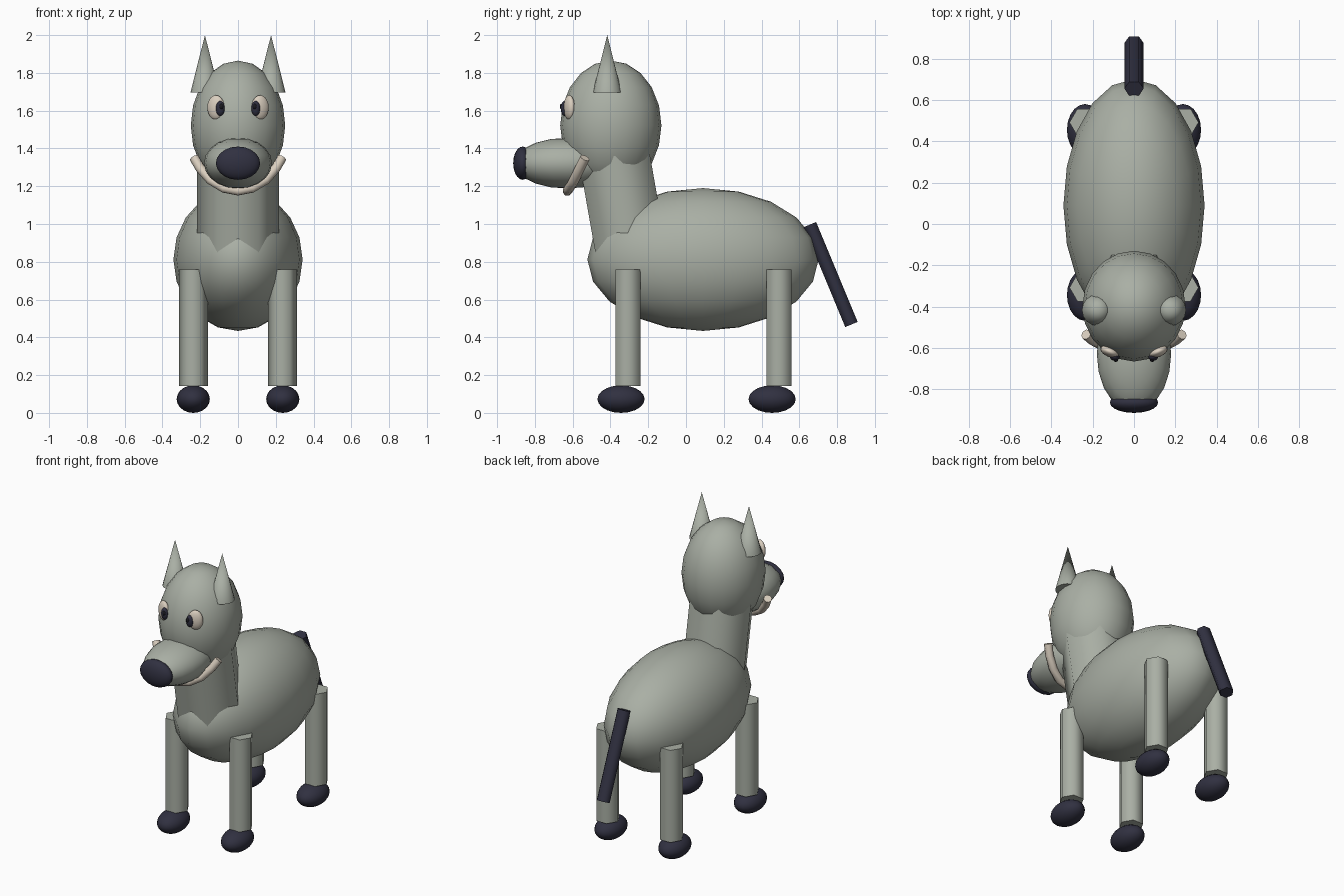
import bpy, math
from mathutils import Vector

if "Cube" in bpy.data.objects:
    bpy.data.objects.remove(bpy.data.objects["Cube"])


def material(name, rgb):
    m = bpy.data.materials.new(name)
    m.diffuse_color = (*rgb, 1)
    m.use_nodes = True
    m.node_tree.nodes["Principled BSDF"].inputs["Base Color"].default_value = m.diffuse_color
    return m


GREY = material("grey green coat", (0.40, 0.43, 0.375))
DARK = material("dark navy", (0.030, 0.030, 0.052))
CREAM = material("cream", (0.70, 0.62, 0.52))
BLACK = material("black", (0.010, 0.010, 0.014))


def finish(name, mat, angle=65):
    ob = bpy.context.object
    ob.name = name
    ob.data.materials.append(mat)
    bpy.ops.object.shade_smooth_by_angle(angle=math.radians(angle))
    return ob


def ellipsoid(name, loc, radii, mat, rot=(0, 0, 0)):
    bpy.ops.mesh.primitive_uv_sphere_add(segments=20, ring_count=10, radius=1,
                                         location=loc, rotation=rot)
    bpy.context.object.scale = radii
    return finish(name, mat)


def hex_rod(name, start, end, rx, ry, mat):
    # six-sided rod lying in a vertical front-to-back plane, ridges on the sides
    a, b = Vector(start), Vector(end)
    d = b - a
    bpy.ops.mesh.primitive_cylinder_add(vertices=6, radius=1, depth=1, location=(a + b) / 2,
                                        rotation=(math.atan2(-d.y, d.z), 0, 0))
    ob = bpy.context.object
    for v in ob.data.vertices:
        x, y = v.co.x, v.co.y
        v.co.x, v.co.y = y, -x
    ob.scale = (rx, ry, d.length)
    return finish(name, mat)


# torso, neck and head
ellipsoid("body", (0, 0.09, 0.812), (0.342, 0.612, 0.378), GREY)
hex_rod("neck", (0, -0.285, 0.82), (0, -0.38, 1.36), 0.216, 0.216, GREY)
ellipsoid("head", (0, -0.398, 1.522), (0.25, 0.268, 0.343), GREY)
ellipsoid("snout", (0, -0.63, 1.322), (0.18, 0.28, 0.134), GREY)
ellipsoid("nose", (0, -0.865, 1.322), (0.117, 0.05, 0.088), DARK)

# tail
hex_rod("tail", (0, 0.876, 0.468), (0, 0.656, 0.997), 0.047, 0.041, DARK)

for s, side in ((-1, "left"), (1, "right")):
    # legs and feet
    for y, end in ((-0.308, "front"), (0.492, "back")):
        hex_rod(f"{end}_leg_{side}", (s * 0.236, y, 0.142), (s * 0.236, y, 0.76),
                0.0765, 0.0765, GREY)
        ellipsoid(f"{end}_foot_{side}", (s * 0.237, y - 0.036, 0.073),
                  (0.088, 0.125, 0.073), DARK)
    # ears
    bpy.ops.mesh.primitive_cone_add(vertices=16, radius1=0.077, radius2=0, depth=0.305,
                                    location=(s * 0.175, -0.417, 1.8475))
    finish(f"ear_{side}", GREY)
    # eyes with pupils and dark centres
    turn = (0, 0, s * math.radians(22))
    ellipsoid(f"eye_{side}", (s * 0.117, -0.618, 1.617), (0.048, 0.026, 0.065), CREAM, turn)
    ellipsoid(f"pupil_{side}", (s * 0.094, -0.642, 1.612), (0.024, 0.021, 0.040), DARK, turn)
    ellipsoid(f"pupil_centre_{side}", (s * 0.088, -0.658, 1.622), (0.011, 0.010, 0.015), BLACK)

# smiling mouth, swept along a tilted arc under the snout
half = [(0.232, -0.535, 1.350), (0.200, -0.562, 1.295), (0.145, -0.592, 1.232),
        (0.075, -0.618, 1.190)]
path = [(-x, y, z) for x, y, z in half] + [(0, -0.628, 1.175)] + half[::-1]
curve = bpy.data.curves.new("mouth", "CURVE")
curve.dimensions = "3D"
curve.bevel_depth = 0.026
curve.bevel_resolution = 2
curve.use_fill_caps = True
spline = curve.splines.new("POLY")
spline.points.add(len(path) - 1)
for p, co in zip(spline.points, path):
    p.co = (*co, 1)
mouth = bpy.data.objects.new("mouth", curve)
bpy.context.collection.objects.link(mouth)
bpy.ops.object.select_all(action="DESELECT")
mouth.select_set(True)
bpy.context.view_layer.objects.active = mouth
bpy.ops.object.convert(target="MESH")
finish("mouth", CREAM)
